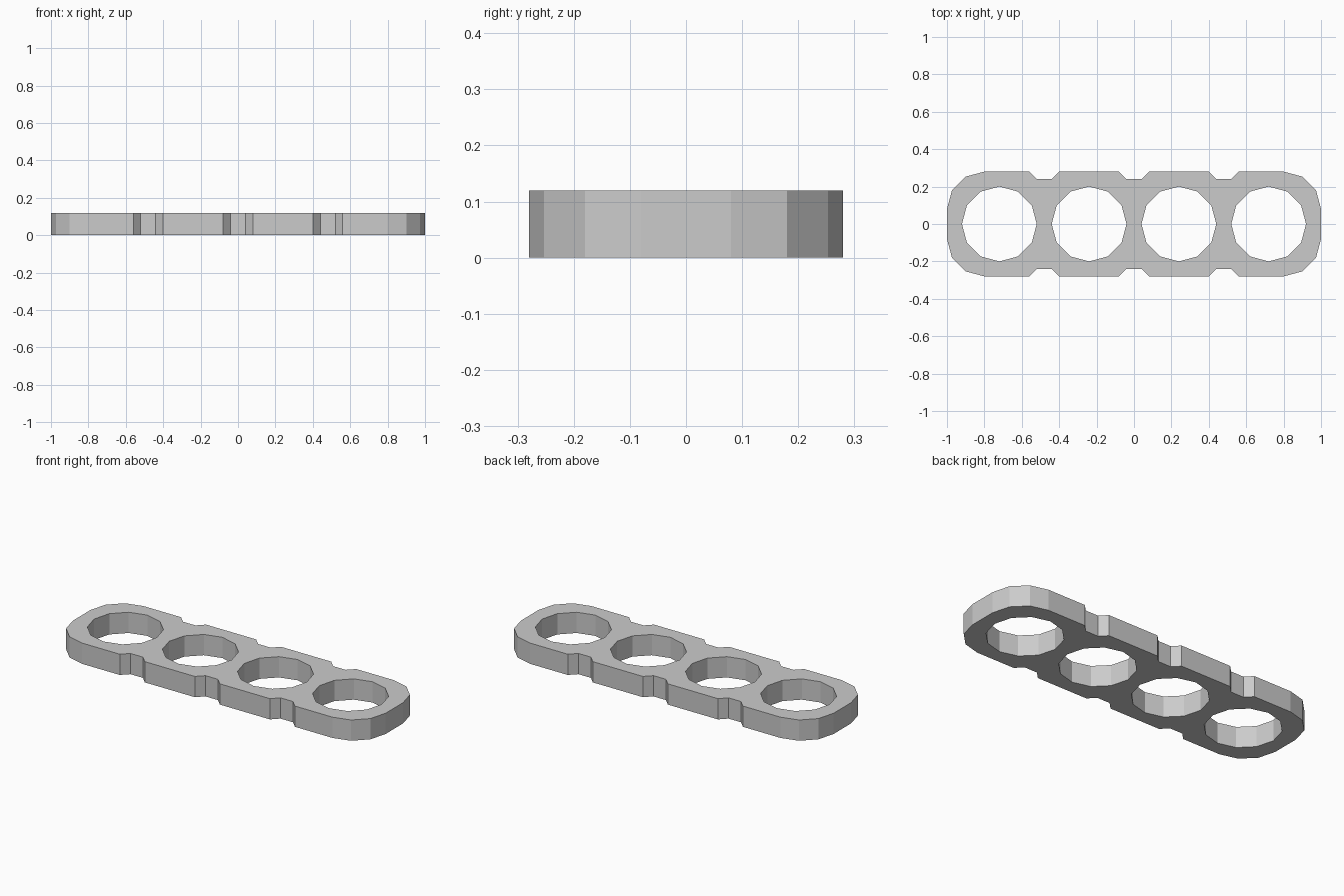
import bpy, bmesh
from math import cos, sin, pi

if "Cube" in bpy.data.objects:
    bpy.data.objects.remove(bpy.data.objects["Cube"])

THICK = 0.12
HALF_X, HALF_Y = 1.0, 0.28
CORNER_R = 0.2
HOLE_R, SIDES = 0.2, 12
PITCH = 0.48


def arc(cx, cy, r, start, steps, step=pi / 6):
    return [(cx + r * cos(start + i * step), cy + r * sin(start + i * step))
            for i in range(steps)]


# Back half of the outline, right to left: rounded corner, three notches, rounded corner
cx, cy = HALF_X - CORNER_R, HALF_Y - CORNER_R
half = arc(cx, cy, CORNER_R, 0, 4)
for x in (PITCH, 0, -PITCH):
    half += [(x + 0.08, HALF_Y), (x + 0.04, HALF_Y - 0.04),
             (x - 0.04, HALF_Y - 0.04), (x - 0.08, HALF_Y)]
half += arc(-cx, cy, CORNER_R, pi / 2, 4)

# Front half is the back half turned by 180 degrees
outline = half + [(-x, -y) for x, y in half]

# Four finger holes
holes = [arc((i - 1.5) * PITCH, 0, HOLE_R, 0, SIDES, 2 * pi / SIDES) for i in range(4)]

# Fill the outline around the holes, then extrude to thickness
bm = bmesh.new()
edges = []
for loop in [outline] + holes:
    vs = [bm.verts.new((x, y, 0)) for x, y in loop]
    edges += [bm.edges.new((vs[i - 1], vs[i])) for i in range(len(vs))]
bmesh.ops.triangle_fill(bm, edges=edges, use_beauty=True, use_dissolve=False,
                        normal=(0, 0, 1))
ext = bmesh.ops.extrude_face_region(bm, geom=bm.faces[:], use_keep_orig=True)
top = [g for g in ext["geom"] if isinstance(g, bmesh.types.BMVert)]
bmesh.ops.translate(bm, verts=top, vec=(0, 0, THICK))
bmesh.ops.recalc_face_normals(bm, faces=bm.faces[:])

mesh = bpy.data.meshes.new("four_hole_plate")
bm.to_mesh(mesh)
bm.free()
plate = bpy.data.objects.new("four_hole_plate", mesh)
bpy.context.collection.objects.link(plate)
